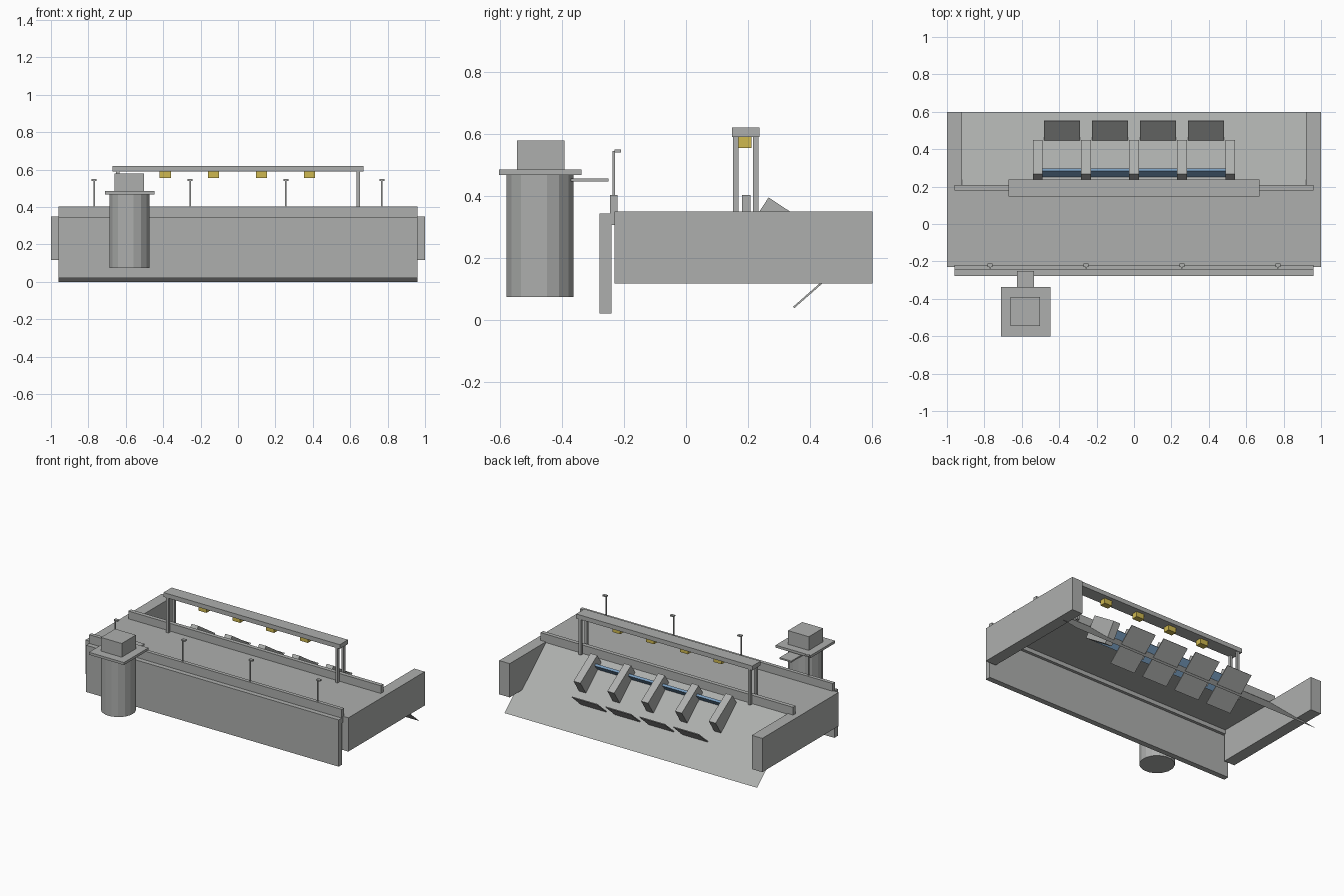
import bpy
import bmesh
from math import radians, cos, sin, atan2, hypot
from mathutils import Matrix, Vector

cube = bpy.data.objects.get("Cube")
if cube:
    bpy.data.objects.remove(cube, do_unlink=True)


def material(name, rgb):
    mat = bpy.data.materials.new(name)
    mat.use_nodes = True
    colour = (*rgb, 1)
    mat.diffuse_color = colour
    mat.node_tree.nodes["Principled BSDF"].inputs["Base Color"].default_value = colour
    return mat


concrete = material("concrete grey", (0.42, 0.43, 0.42))
yellow = material("hoist yellow", (0.62, 0.48, 0.08))
blue = material("gate blue", (0.19, 0.34, 0.52))


def finish(name, bm, mat):
    mesh = bpy.data.meshes.new(name)
    bm.to_mesh(mesh)
    bm.free()
    mesh.materials.append(mat)
    obj = bpy.data.objects.new(name, mesh)
    bpy.context.collection.objects.link(obj)
    return obj


def box(name, x, y, z, mat=concrete):
    """Upright box from its (min, max) range on each axis."""
    bm = bmesh.new()
    size = Vector((x[1] - x[0], y[1] - y[0], z[1] - z[0]))
    centre = Vector((sum(x), sum(y), sum(z))) / 2
    bmesh.ops.create_cube(bm, size=1, matrix=Matrix.Translation(centre) @ Matrix.Diagonal((*size, 1)))
    return finish(name, bm, mat)


def leaning_box(name, x, width, start, end, depth, mat=concrete):
    """Box whose top runs between two (y, z) points, with depth below it."""
    dy, dz = end[0] - start[0], end[1] - start[1]
    length = hypot(dy, dz)
    frame = (Matrix.Translation((x, *start)) @ Matrix.Rotation(atan2(dz, dy), 4, 'X')
             @ Matrix.Translation((0, length / 2, -depth / 2)))
    bm = bmesh.new()
    bmesh.ops.create_cube(bm, size=1, matrix=frame @ Matrix.Diagonal((width, length, depth, 1)))
    return finish(name, bm, mat)


# Main body: deck, front wall, parapet and rear kerb
LONG = (-0.96, 0.96)
box("deck", (-0.92, 0.92), (-0.235, 0.2), (0.335, 0.35))
box("front_wall", LONG, (-0.278, -0.24), (0.022, 0.343))
box("parapet", LONG, (-0.245, -0.22), (0.307, 0.403))
box("rear_kerb", LONG, (0.18, 0.208), (0.345, 0.403))

# Thin sloping spillway
bm = bmesh.new()
bm.faces.new([bm.verts.new(p) for p in
              ((-0.96, 0.6, 0), (0.96, 0.6, 0), (0.96, 0.2, 0.35), (-0.96, 0.2, 0.35))])
bm.normal_update()
if bm.faces[:][0].normal.z < 0:
    bmesh.ops.reverse_faces(bm, faces=bm.faces[:])
finish("spillway", bm, concrete)

# Side walls and hoist frame legs
for side, s in (("left", 1), ("right", -1)):
    box(side + "_side_wall", sorted((s * 0.92, s)), (-0.23, 0.6), (0.118, 0.35))
    for place, y in (("front", 0.16), ("rear", 0.225)):
        box(f"{side}_{place}_leg", (s * 0.643 - 0.009, s * 0.643 + 0.009),
            (y - 0.009, y + 0.009), (0.345, 0.592))
box("hoist_girder", (-0.67, 0.67), (0.148, 0.237), (0.59, 0.62))

# Sloping piers
SPACING = 0.257
for i in range(5):
    leaning_box(f"pier_{i + 1}", (i - 2) * SPACING, 0.052, (0.266, 0.395), (0.45, 0.274), 0.15)

# One gate, baffle plate and hoist per bay
for i in range(4):
    x = (i - 1.5) * SPACING
    leaning_box(f"gate_{i + 1}", x, 0.206, (0.205, 0.255), (0.284, 0.345), 0.016, blue)
    leaning_box(f"baffle_{i + 1}", x, 0.192, (0.345, 0.043), (0.55, 0.223), 0.006)
    box(f"hoist_{i + 1}", (x - 0.033, x + 0.027), (0.169, 0.211), (0.555, 0.591), yellow)

# Lamps along the parapet
for i in range(4):
    x = (i - 1.5) * 0.513
    box(f"lamp_post_{i + 1}", (x - 0.004, x + 0.004), (-0.237, -0.229), (0.4, 0.545))
    box(f"lamp_head_{i + 1}", (x - 0.014, x + 0.014), (-0.23, -0.21), (0.54, 0.549))

# Intake tower with platform, cabin and footbridge
bm = bmesh.new()
bmesh.ops.create_cone(bm, cap_ends=True, segments=16, radius1=0.11, radius2=0.11, depth=0.395,
                      matrix=Matrix.Translation((-0.58, -0.47, 0.2725))
                      @ Matrix.Rotation(radians(11.25), 4, 'Z'))
finish("tower_shaft", bm, concrete)
box("tower_platform", (-0.712, -0.446), (-0.602, -0.336), (0.468, 0.485))
box("tower_cabin", (-0.66, -0.502), (-0.545, -0.391), (0.485, 0.579))
box("tower_footbridge", (-0.625, -0.535), (-0.37, -0.25), (0.446, 0.456))
